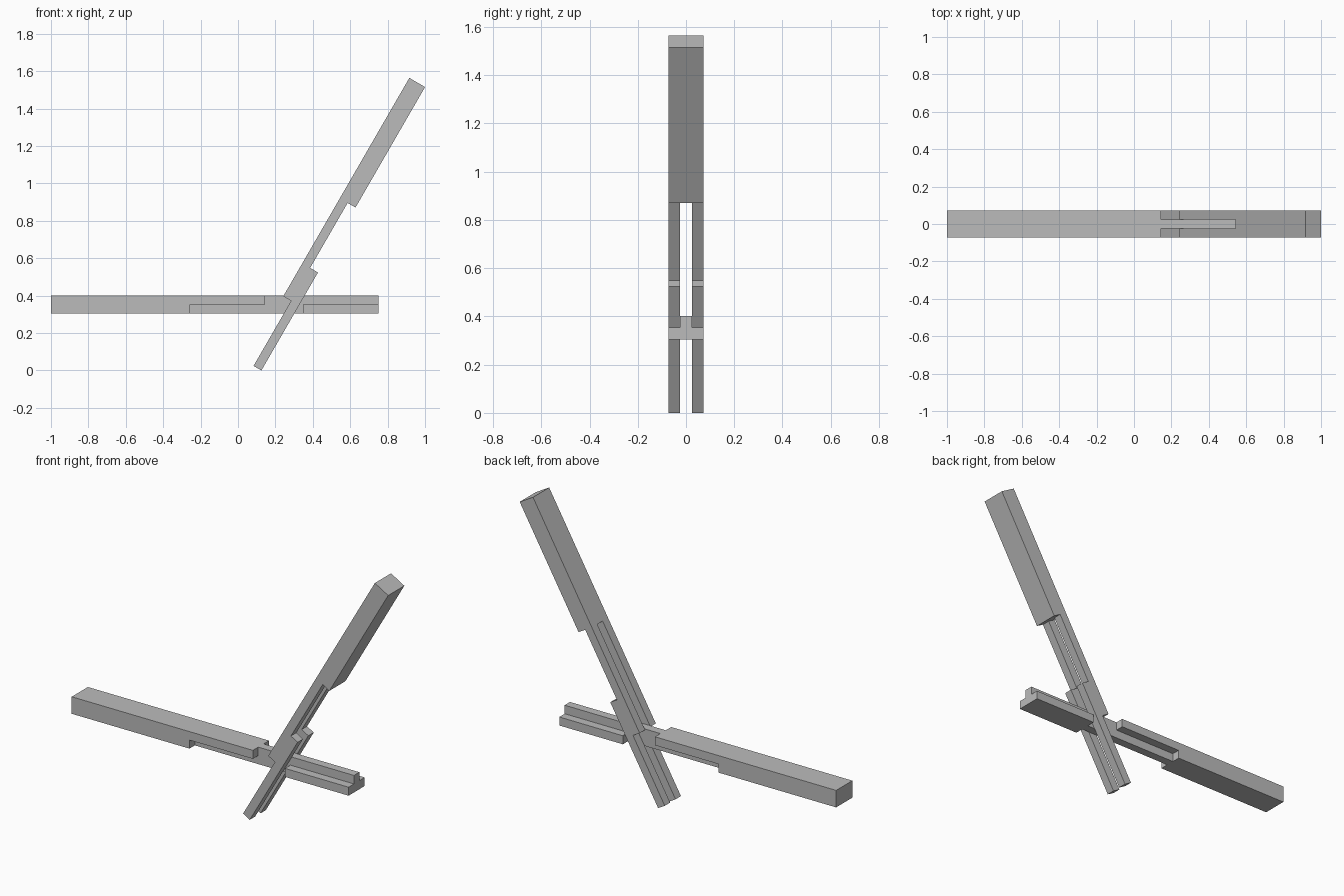
import bpy, bmesh
from math import sin, cos, radians
from mathutils import Vector

cube = bpy.data.objects.get("Cube")
if cube:
    bpy.data.objects.remove(cube, do_unlink=True)

grey = bpy.data.materials.new("plain grey")
grey.use_nodes = True
colour = (0.5, 0.5, 0.5, 1)
grey.diffuse_color = colour
grey.node_tree.nodes["Principled BSDF"].inputs["Base Color"].default_value = colour

# Shared beam dimensions: joint stations along the length, depth, width
THICK, HALF_WIDTH, HALF_SLOT = 0.0972, 0.0729, 0.0243
STATIONS = [0, 0.744, 1.145, 1.348, 1.75]
DEPTHS = [0, THICK / 2, THICK]
WIDTHS = [-HALF_WIDTH, -HALF_SLOT, HALF_SLOT, HALF_WIDTH]
AXES = (STATIONS, DEPTHS, WIDTHS)


def side_layers(station, middle):
    """Depth layers left on the outer sides of each beam section."""
    return [(0, 1), (0,), middle, (1,)][station]


def tongue_beam(i, j, k):
    return k == 1 or j in side_layers(i, ())


def forked_beam(i, j, k):
    if k == 1:
        return i == 0
    return j in side_layers(i, (0, 1))


def make_beam(name, filled, origin, along, down):
    """Build the outer skin of all filled sections of a notched beam."""
    cells = {(i, j, k) for i in range(4) for j in range(2) for k in range(3)
             if filled(i, j, k)}
    bm = bmesh.new()
    for cell in cells:
        for axis in range(3):
            for step in (0, 1):
                neighbour = list(cell)
                neighbour[axis] += 2 * step - 1
                if tuple(neighbour) in cells:
                    continue
                corners = []
                for u, v in ((0, 0), (1, 0), (1, 1), (0, 1)):
                    index = list(cell)
                    index[axis] += step
                    index[(axis + 1) % 3] += u
                    index[(axis + 2) % 3] += v
                    s, t, y = (AXES[a][index[a]] for a in range(3))
                    corners.append(bm.verts.new(
                        origin + along * s + down * t + Vector((0, y, 0))))
                bm.faces.new(corners)
    bmesh.ops.remove_doubles(bm, verts=bm.verts[:], dist=0.0001)
    bmesh.ops.recalc_face_normals(bm, faces=bm.faces[:])
    bmesh.ops.dissolve_limit(bm, angle_limit=radians(1),
                             verts=bm.verts[:], edges=bm.edges[:])
    mesh = bpy.data.meshes.new(name)
    bm.to_mesh(mesh)
    bm.free()
    mesh.materials.append(grey)
    bpy.context.collection.objects.link(bpy.data.objects.new(name, mesh))


# Level beam with a central tongue
make_beam("level_tongue_beam", tongue_beam, Vector((-1, 0, 0.402)),
          Vector((1, 0, 0)), Vector((0, 0, -1)))

# Leaning beam whose prongs straddle the tongue
lean = radians(60)
make_beam("leaning_forked_beam", forked_beam, Vector((0.916, 0, 1.564)),
          Vector((-cos(lean), 0, -sin(lean))), Vector((sin(lean), 0, -cos(lean))))
